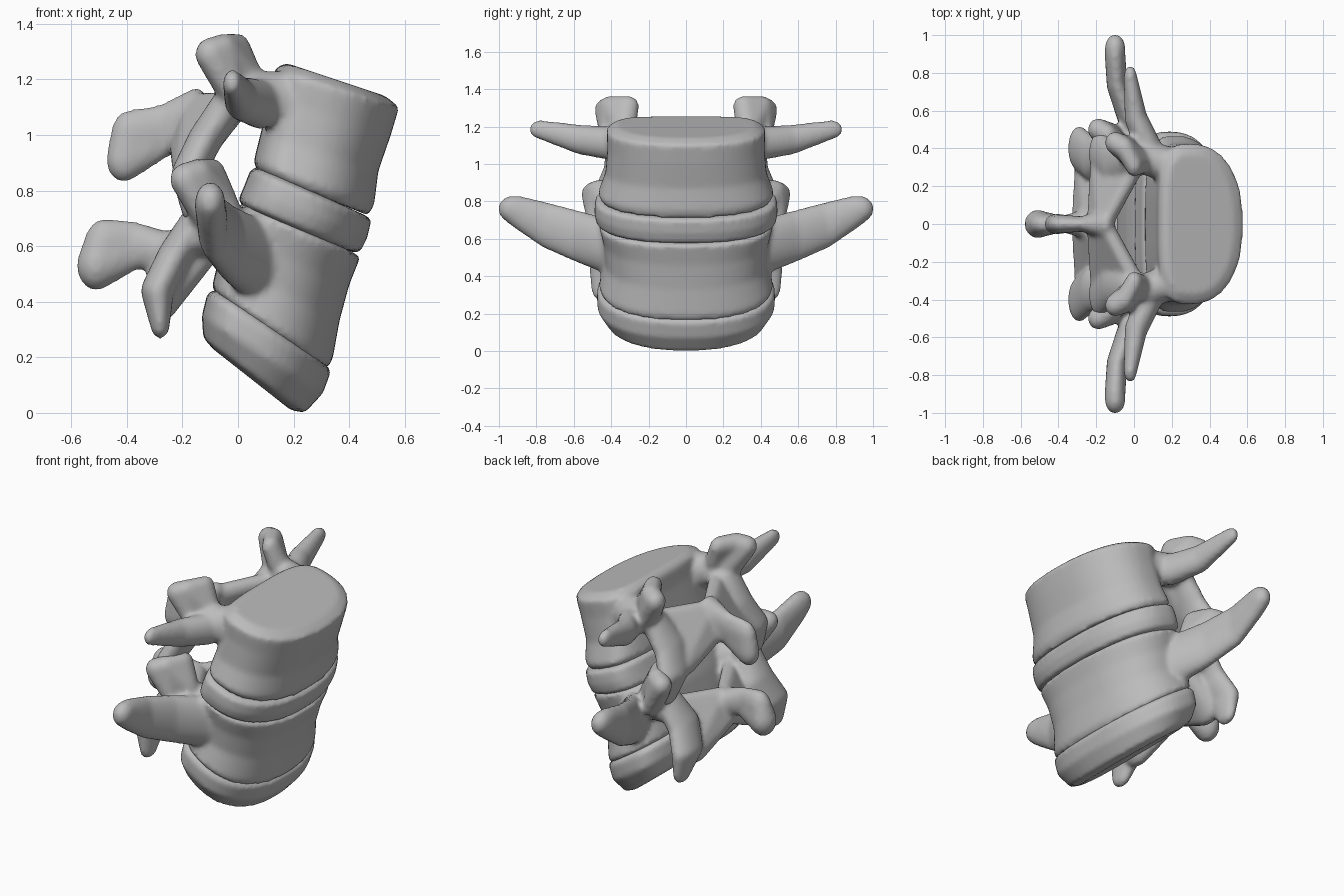
import bpy, bmesh, math
from mathutils import Vector

cube = bpy.data.objects.get("Cube")
if cube:
    bpy.data.objects.remove(cube, do_unlink=True)

GREY = (0.5, 0.5, 0.5, 1)
bone = bpy.data.materials.new("bone grey")
bone.use_nodes = True
bone.diffuse_color = GREY
bone.node_tree.nodes["Principled BSDF"].inputs["Base Color"].default_value = GREY

# Unit ball used as the building block of every limb
ball = bmesh.new()
bmesh.ops.create_icosphere(ball, subdivisions=3, radius=1)
BALL = [v.co.copy() for v in ball.verts]
ball.free()


def hull(bm, blobs, side=1):
    """Convex skin around ellipsoids given as (centre, radii)."""
    verts = []
    for c, r in blobs:
        for p in BALL:
            verts.append(bm.verts.new((c[0] + p.x * r[0], side * (c[1] + p.y * r[1]), c[2] + p.z * r[2])))
    res = bmesh.ops.convex_hull(bm, input=verts)
    spare = {g for k in ("geom_interior", "geom_unused") for g in res[k] if isinstance(g, bmesh.types.BMVert)}
    bmesh.ops.delete(bm, geom=list(spare), context='VERTS')


def limb(bm, blobs, mirror=True):
    """Chain of hulls, on both sides when mirrored."""
    for side in ((1, -1) if mirror else (1,)):
        for pair in zip(blobs, blobs[1:]):
            hull(bm, pair, side)


def drum(bm, sections, steps=56):
    """D-shaped loft; each section is back x, z, front x, z, half width."""
    rings = []
    for bx, bz, fx, fz, w in sections:
        ring = []
        for i in range(steps):
            a = math.tau * i / steps
            c, s = math.cos(a), math.sin(a)
            power = 0.88 if c > 0 else 0.6
            u = math.copysign(abs(c) ** power, c)
            v = math.copysign(abs(s) ** power, s)
            t = 0.38 + u * (0.62 if c > 0 else 0.38)
            ring.append(bm.verts.new((bx + (fx - bx) * t, w * v, bz + (fz - bz) * t)))
        rings.append(ring)
    for lo, hi in zip(rings, rings[1:]):
        for i in range(steps):
            j = (i + 1) % steps
            bm.faces.new((lo[i], lo[j], hi[j], hi[i]))
    bm.faces.new(rings[0])
    bm.faces.new(rings[-1])


def finish(bm, name, smoothing):
    """Fuse the overlapping pieces into one smooth skin."""
    bmesh.ops.recalc_face_normals(bm, faces=bm.faces)
    mesh = bpy.data.meshes.new(name)
    bm.to_mesh(mesh)
    bm.free()
    mesh.materials.append(bone)
    ob = bpy.data.objects.new(name, mesh)
    bpy.context.collection.objects.link(ob)
    bpy.ops.object.select_all(action='DESELECT')
    ob.select_set(True)
    bpy.context.view_layer.objects.active = ob
    fuse = ob.modifiers.new("fuse", 'REMESH')
    fuse.mode = 'VOXEL'
    fuse.voxel_size = 0.014
    fuse.use_smooth_shade = True
    soft = ob.modifiers.new("soften", 'SMOOTH')
    soft.factor = 0.5
    soft.iterations = smoothing
    for m in ("fuse", "soften"):
        bpy.ops.object.modifier_apply(modifier=m)
    bpy.ops.object.shade_smooth()


def moved(blobs, d):
    return [(Vector(c) + Vector(d), r) for c, r in blobs]


# Paired processes of the upper vertebra, reused lower down with a shift
PEDICLE = [((.19, .31, 1.11), (.07, .10, .12)), ((.06, .35, 1.14), (.06, .09, .09)),
           ((-.02, .36, 1.13), (.05, .09, .07))]
# Upright curved blade: front half, then back half
FACET_FRONT = [((.05, .33, 1.17), (.05, .06, .08)), ((.0, .31, 1.31), (.045, .06, .055)),
               ((-.05, .40, 1.31), (.05, .06, .055))]
FACET_BACK = [((-.01, .37, 1.14), (.05, .09, .07)), ((-.05, .40, 1.31), (.05, .06, .055)),
              ((-.10, .43, 1.29), (.055, .06, .06))]
PARS = [((-.03, .34, 1.12), (.06, .09, .06)), ((-.12, .32, .98), (.06, .12, .07)),
        ((-.18, .37, .86), (.06, .12, .06)), ((-.17, .41, .74), (.035, .065, .055))]
# Sloping plate that closes the arch behind the canal, in a front and back row
LAMINA = [((.0, .29, 1.11), (.045, .05, .05)), ((-.16, .0, 1.09), (.045, .05, .06)),
          ((-.19, .27, .87), (.045, .09, .05)), ((-.21, .0, .98), (.04, .04, .05))]


def vertebra(name, body, transverse, spine, root, blade, arch, plate):
    bm = bmesh.new()
    drum(bm, body)
    limb(bm, moved(PEDICLE, root))
    limb(bm, moved(PARS, arch))
    for side in (1, -1):
        hull(bm, moved(FACET_FRONT, blade), side)
        hull(bm, moved(FACET_BACK, blade), side)
        hull(bm, moved(LAMINA, plate), side)
    limb(bm, transverse)
    limb(bm, spine, mirror=False)
    finish(bm, name, 7)


vertebra(
    "upper_vertebra",
    [(.17, 1.26, .53, 1.14, .37), (.13, 1.235, .58, 1.10, .425), (.115, 1.14, .55, 1.0, .42),
     (.08, 1.0, .505, .87, .43), (.055, .90, .49, .75, .47), (.07, .87, .47, .71, .45)],
    [((.08, .40, 1.11), (.07, .07, .09)), ((.01, .56, 1.13), (.06, .07, .08)),
     ((-.02, .78, 1.185), (.035, .06, .05))],
    [((-.15, 0, 1.08), (.05, .08, .09)), ((-.27, 0, 1.015), (.06, .04, .095)),
     ((-.39, 0, .99), (.07, .05, .10)), ((-.41, 0, .91), (.065, .055, .08)),
     ((-.26, 0, 1.0), (.05, .035, .08))],
    (0, 0, 0), (0, 0, 0), (0, 0, 0), (0, 0, 0))

vertebra(
    "lower_vertebra",
    [(.03, .765, .41, .58, .43), (.0, .74, .44, .56, .465), (-.04, .65, .40, .46, .44),
     (-.07, .55, .365, .33, .43), (-.095, .45, .34, .19, .465), (-.07, .42, .32, .16, .45)],
    [((.06, .39, .55), (.09, .07, .15)), ((-.03, .57, .61), (.06, .07, .14)),
     ((-.09, .74, .67), (.055, .07, .125)), ((-.10, .89, .74), (.055, .07, .09)),
     ((-.10, .93, .76), (.055, .075, .07))],
    [((-.25, 0, .58), (.05, .08, .07)), ((-.38, 0, .605), (.06, .04, .085)),
     ((-.48, 0, .60), (.075, .06, .10)), ((-.51, 0, .53), (.07, .075, .09)),
     ((-.36, 0, .60), (.05, .035, .08))],
    (-.12, .02, -.49), (-.09, .07, -.45), (-.11, .03, -.42), (-.08, .02, -.49))

# Cushions under each vertebral body
DISCS = {
    "upper_disc": [(.07, .885, .46, .71, .45), (.045, .875, .48, .695, .485), (.02, .81, .465, .63, .49),
                   (.0, .765, .44, .58, .48), (.02, .74, .42, .575, .45)],
    "lower_disc": [(-.08, .445, .32, .17, .45), (-.11, .43, .335, .15, .475), (-.13, .35, .305, .07, .475),
                   (-.125, .27, .24, .0, .42), (-.09, .23, .19, .01, .36)],
}
for name, sections in DISCS.items():
    bm = bmesh.new()
    drum(bm, sections)
    finish(bm, name, 3)
